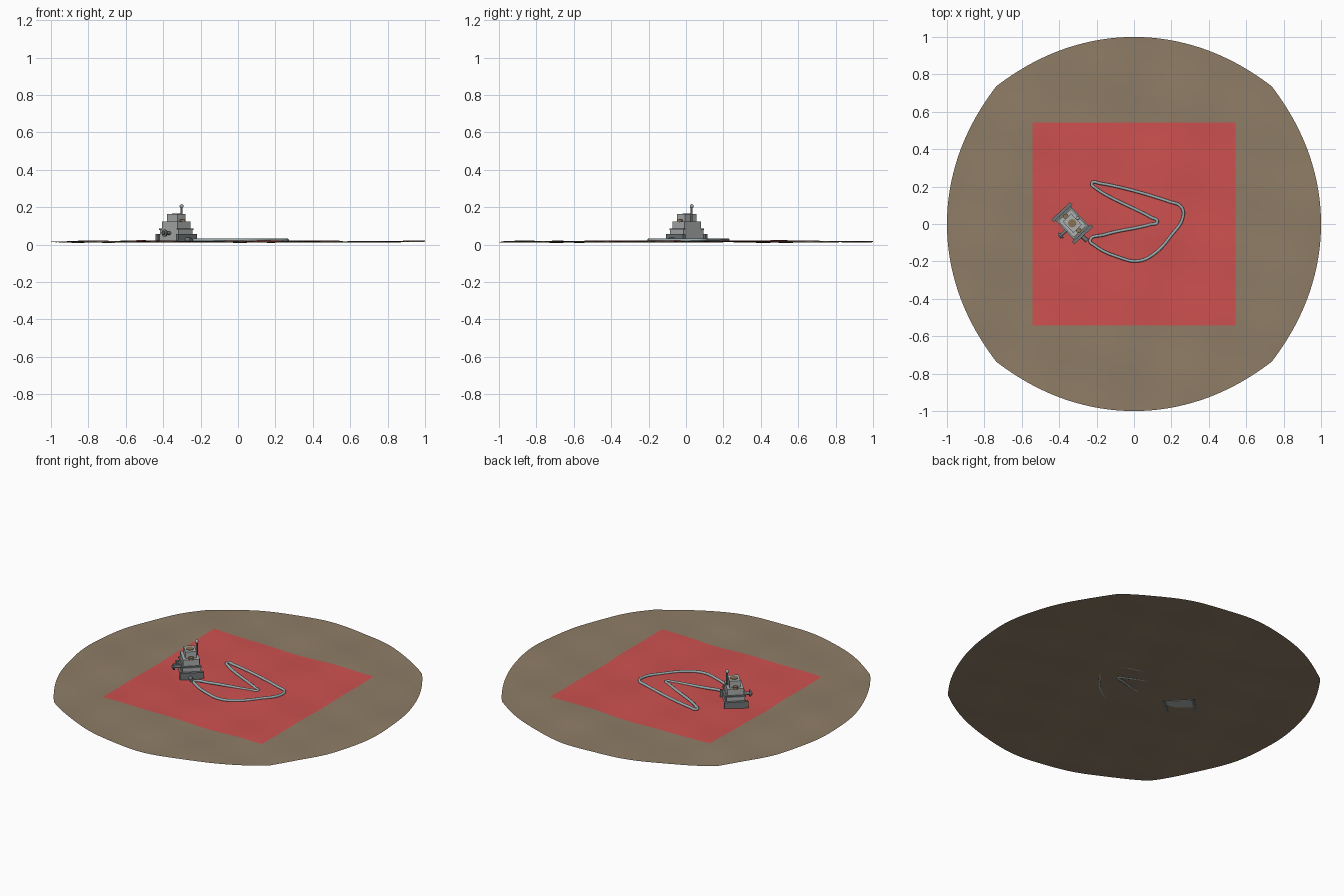
import bpy, bmesh, math
from mathutils import Vector, Matrix

if "Cube" in bpy.data.objects:
    bpy.data.objects.remove(bpy.data.objects["Cube"])


def material(name, r, g, b):
    m = bpy.data.materials.new(name)
    m.diffuse_color = (r, g, b, 1)
    m.use_nodes = True
    m.node_tree.nodes["Principled BSDF"].inputs["Base Color"].default_value = m.diffuse_color
    return m


EARTH = material("earth brown", 0.275, 0.205, 0.135)
RED = material("cloth red", 0.61, 0.082, 0.08)
STEEL = material("light steel", 0.42, 0.43, 0.43)
DARK = material("dark steel", 0.17, 0.185, 0.19)
BRASS = material("dull brass", 0.25, 0.17, 0.09)
HOSE = material("hose grey", 0.33, 0.40, 0.41)


def height(x, y):
    # gentle bumps of the ground
    return 0.016 + 0.0035 * math.sin(7 * x + 2 * y + 1) * math.cos(6 * y - x) \
        + 0.002 * math.sin(15 * x - 4 * y) + 0.0015 * math.cos(17 * y + 5 * x)


def round_off(x, y):
    # square grid pushed out to an almost circular rim
    m = max(abs(x), abs(y))
    if m < 1e-6:
        return x, y
    d = math.hypot(x, y)
    k = (0.9 + 0.1 * d / m) * m / d
    return x * k, y * k


def sheet(name, mat, half, n, lift, mapping):
    bm = bmesh.new()
    bmesh.ops.create_grid(bm, x_segments=n, y_segments=n, size=half)
    for v in bm.verts:
        x, y = mapping(v.co.x, v.co.y)
        v.co = (x, y, height(x, y) + lift)
    me = bpy.data.meshes.new(name)
    bm.to_mesh(me)
    bm.free()
    me.materials.append(mat)
    ob = bpy.data.objects.new(name, me)
    bpy.context.collection.objects.link(ob)
    return ob


# ground and cloth
ground = sheet("ground", EARTH, 1.0, 56, 0, round_off)
ground.data.shade_smooth()
sheet("red_cloth", RED, 0.543, 40, 0.003, lambda x, y: (x, y))

# machine frame: local x is the long axis, local y the short one
FRAME = Matrix.Translation((-0.33, 0.004, 0)) @ Matrix.Rotation(math.radians(-47), 4, 'Z')


def finish(name, bm, mat, smooth=False):
    me = bpy.data.meshes.new(name)
    bm.to_mesh(me)
    bm.free()
    me.materials.append(mat)
    ob = bpy.data.objects.new(name, me)
    bpy.context.collection.objects.link(ob)
    ob.matrix_world = FRAME
    if smooth:
        me.shade_smooth()
        me.set_sharp_from_angle(angle=math.radians(35))
    return ob


def box(name, mat, u, v, z0, z1, lu, lv):
    bm = bmesh.new()
    mtx = Matrix.Translation((u, v, (z0 + z1) / 2)) @ Matrix.Diagonal((lu, lv, z1 - z0, 1))
    bmesh.ops.create_cube(bm, size=1, matrix=mtx)
    return finish(name, bm, mat)


def rod(name, mat, a, b, r, sides=16):
    a, b = Vector(a), Vector(b)
    turn = (b - a).to_track_quat('Z', 'Y').to_matrix().to_4x4()
    bm = bmesh.new()
    bmesh.ops.create_cone(bm, cap_ends=True, segments=sides, radius1=r, radius2=r,
                          depth=(b - a).length, matrix=Matrix.Translation((a + b) / 2) @ turn)
    return finish(name, bm, mat, True)


# stepped body
box("base", STEEL, 0, 0, 0.014, 0.052, 0.165, 0.112)
box("lower_tier", STEEL, 0, 0, 0.052, 0.084, 0.146, 0.104)
box("middle_tier", STEEL, 0, 0, 0.084, 0.124, 0.12, 0.094)
box("top_housing", STEEL, 0, 0, 0.124, 0.164, 0.082, 0.062)
for side, label in ((-1, "rear"), (1, "front")):
    box(label + "_flange", DARK, side * 0.081, 0, 0.012, 0.056, 0.018, 0.136)
    box(label + "_lip", DARK, side * 0.068, 0, 0.078, 0.086, 0.014, 0.112)
    rod(label + "_cap", BRASS, (side * 0.051, 0, 0.12), (side * 0.051, 0, 0.135), 0.014)
rod("centre_cap", BRASS, (0, 0, 0.12), (0, 0, 0.167), 0.022, 24)

# lever with a ball on top
rod("lever", DARK, (0, 0.039, 0.12), (0, 0.039, 0.207), 0.0055, 12)
bm = bmesh.new()
bmesh.ops.create_uvsphere(bm, u_segments=16, v_segments=10, radius=0.0105,
                          matrix=Matrix.Translation((0, 0.039, 0.206)))
finish("lever_ball", bm, STEEL, True)

# side spigot with wheel
rod("spigot", DARK, (0.006, -0.045, 0.062), (0.006, -0.102, 0.062), 0.009)
rod("spigot_wheel", DARK, (0.006, -0.086, 0.062), (0.006, -0.095, 0.062), 0.019)

# hose lying in a loop
path = [(-0.235, -0.088), (-0.16, -0.058), (0.085, -0.003), (0.125, 0.012), (0.09, 0.036),
        (-0.2, 0.188), (-0.225, 0.218), (-0.18, 0.217), (0.19, 0.119), (0.252, 0.092),
        (0.262, 0.04), (0.2, -0.06), (0.1, -0.165), (0.02, -0.198), (-0.08, -0.178),
        (-0.21, -0.115)]
cu = bpy.data.curves.new("hose", 'CURVE')
cu.dimensions = '3D'
cu.bevel_depth = 0.008
cu.bevel_resolution = 3
cu.resolution_u = 8
sp = cu.splines.new('BEZIER')
sp.bezier_points.add(len(path) - 1)
sp.use_cyclic_u = True
for p, (x, y) in zip(sp.bezier_points, path):
    p.co = (x, y, 0.025)
    p.handle_left_type = p.handle_right_type = 'AUTO'
cu.materials.append(HOSE)
bpy.context.collection.objects.link(bpy.data.objects.new("hose", cu))
# short hose coupling at the machine
rod("hose_coupling", DARK, (0.08, -0.01, 0.028), (0.122, -0.006, 0.026), 0.011)
